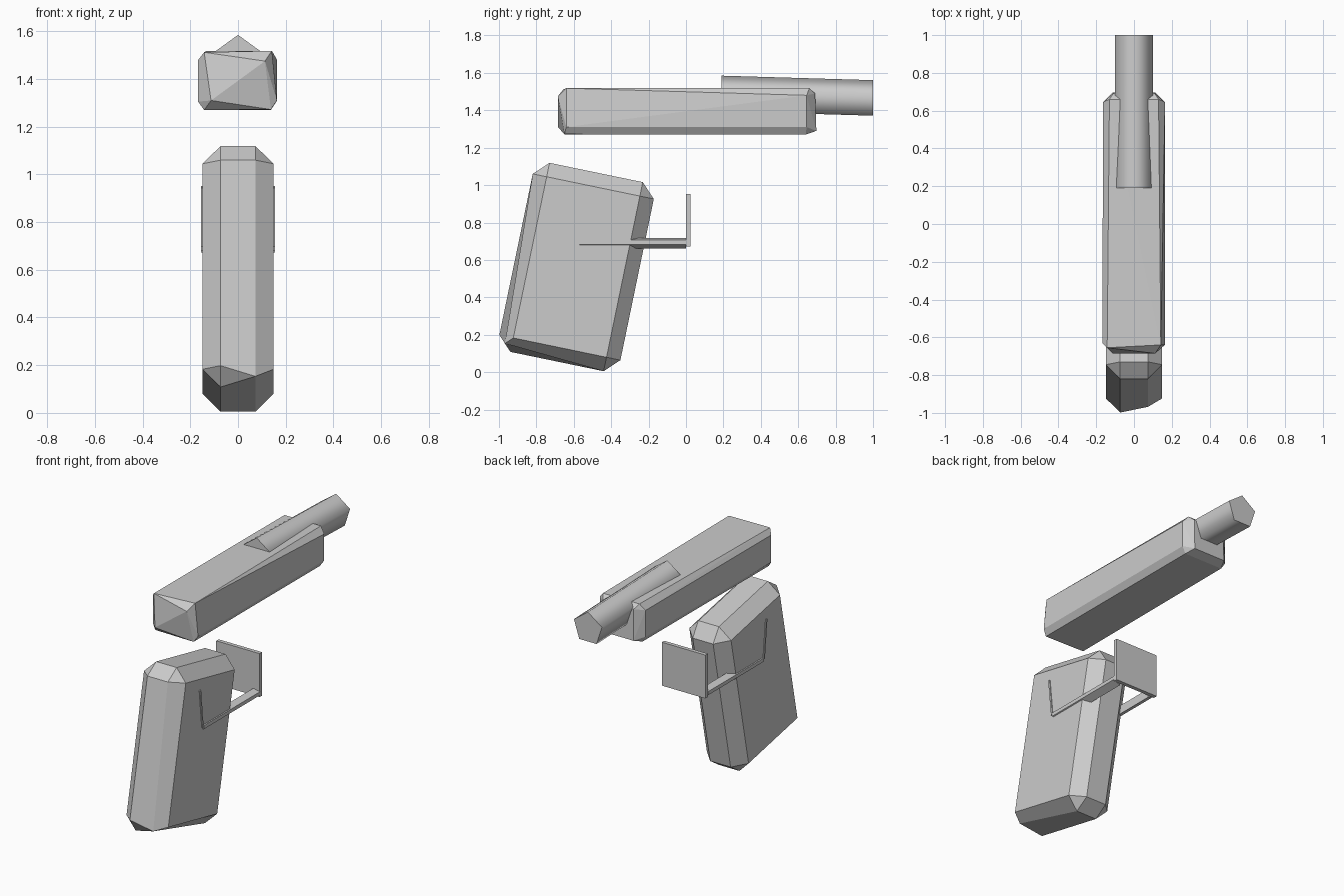
import bpy, bmesh, math
from mathutils import Matrix, Vector

if "Cube" in bpy.data.objects:
    bpy.data.objects.remove(bpy.data.objects["Cube"])


def finish(bm, name):
    bmesh.ops.recalc_face_normals(bm, faces=bm.faces[:])
    me = bpy.data.meshes.new(name)
    bm.to_mesh(me)
    bm.free()
    ob = bpy.data.objects.new(name, me)
    bpy.context.collection.objects.link(ob)
    return ob


def box(name, size, centre, tilt=0, bevel=0, edit=None):
    bm = bmesh.new()
    bmesh.ops.create_cube(bm, size=1, matrix=Matrix.Diagonal((*size, 1)))
    if bevel:
        bmesh.ops.bevel(bm, geom=bm.edges[:], offset=bevel, segments=1,
                        affect='EDGES', profile=0.5)
    if edit:
        edit(bm)
    bm.transform(Matrix.Translation(centre) @ Matrix.Rotation(math.radians(tilt), 4, 'X'))
    return finish(bm, name)


def prism(name, profile, y0, y1, drop=0, smooth=False):
    # extrude an x/z profile along y, lowering the far end by drop
    bm = bmesh.new()
    a = [bm.verts.new((x, y0, z)) for x, z in profile]
    b = [bm.verts.new((x, y1, z - drop)) for x, z in profile]
    n = len(profile)
    for i in range(n):
        j = (i + 1) % n
        bm.faces.new((a[i], a[j], b[j], b[i])).smooth = smooth
    bm.faces.new(a)
    bm.faces.new(b[::-1])
    return finish(bm, name)


# Grip: leaning chamfered block, one lower front corner collapsed
def collapse_corner(bm):
    pair = [v for v in bm.verts
            if 0.05 < v.co.x < 0.1 and v.co.y < -0.2 and v.co.z < -0.4]
    if len(pair) == 2:
        bmesh.ops.pointmerge(bm, verts=pair, merge_co=(pair[0].co + pair[1].co) / 2)


box("grip", (0.298, 0.661, 1.032), (0, -0.585, 0.562), -11.7, 0.076, collapse_corner)

# Slide: hull of an irregularly chamfered bar
front = [(-.142, -.655, 1.512), (.113, -.685, 1.475), (-.113, -.685, 1.31),
         (.138, -.65, 1.272), (.142, -.64, 1.518), (.163, -.64, 1.31),
         (-.167, -.63, 1.48), (-.167, -.63, 1.305), (-.142, -.64, 1.27)]
rear_half = [(.11, .69, 1.49), (.113, .697, 1.29), (.138, .64, 1.27),
             (.13, .66, 1.518), (.164, .645, 1.48), (.164, .645, 1.31)]
bm = bmesh.new()
for x, y, z in front + rear_half + [(-x, y, z) for x, y, z in rear_half]:
    bm.verts.new((x, y, z))
bmesh.ops.convex_hull(bm, input=bm.verts[:])
bmesh.ops.delete(bm, geom=[v for v in bm.verts if not v.link_faces], context='VERTS')
finish(bm, "slide")

# Barrel: five-sided, sloping slightly down
pent = [(0.105 * math.sin(math.tau * i / 5), 1.48 + 0.105 * math.cos(math.tau * i / 5))
        for i in range(5)]
prism("barrel", pent, 0.19, 1.0, 0.024, True)

# Trigger guard: end plates joined by two thin side rails
box("guard_plate", (0.31, 0.025, 0.28), (0, 0.012, 0.812))
box("guard_inner_plate", (0.31, 0.012, 0.25), (0, -0.59, 0.82), 6)
for side, label in ((1, "right"), (-1, "left")):
    rail = [(.156, .683), (.156, .706), (.11, .717), (.11, .66)]
    prism("guard_rail_" + label, [(side * x, z) for x, z in rail], -0.57, 0.0)
